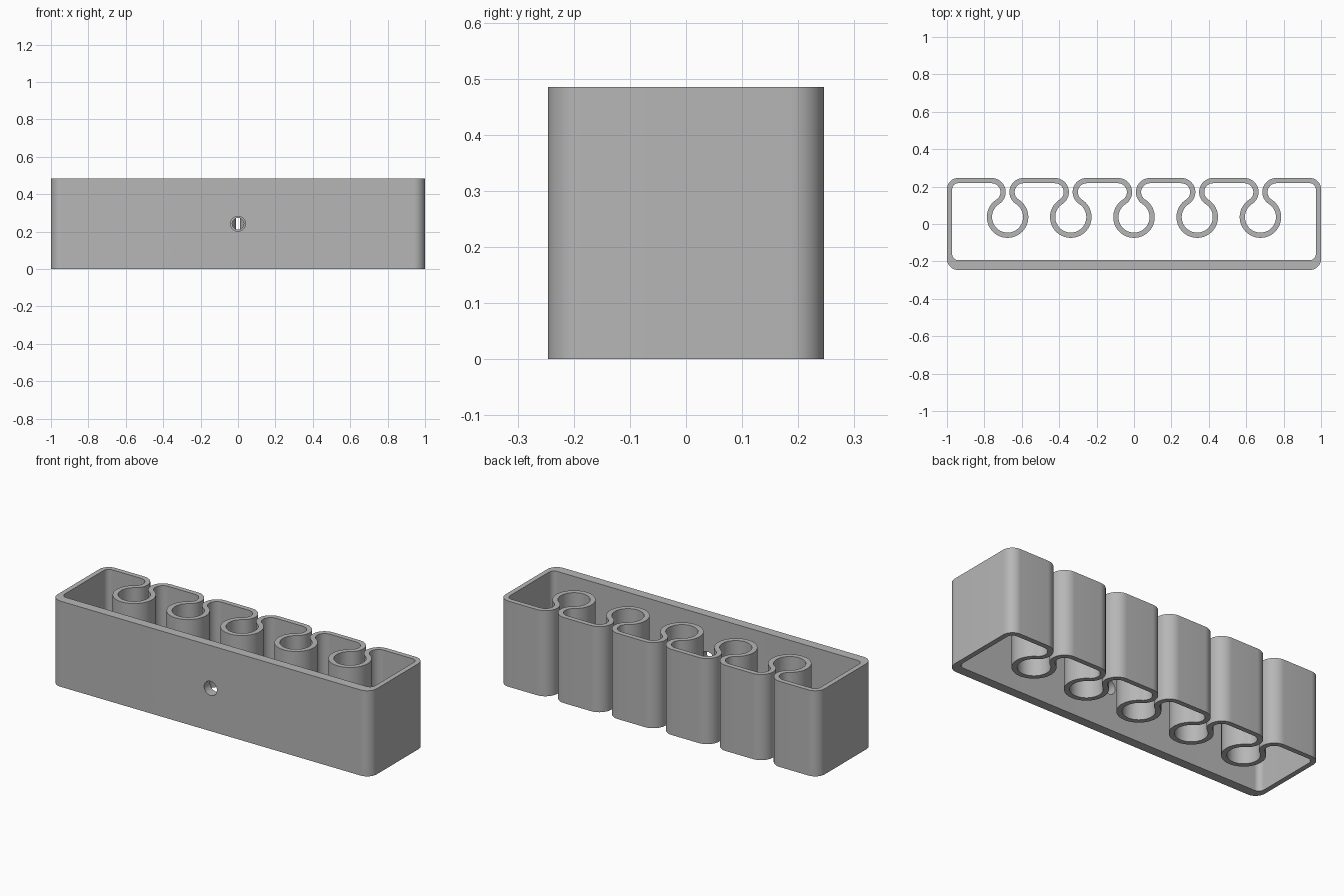
import bpy, bmesh, math

cube = bpy.data.objects.get("Cube")
if cube:
    bpy.data.objects.remove(cube)

HEIGHT = 0.485
HALF_X, HALF_Y = 1.0, 0.246
WALL, FRONT_WALL = 0.028, 0.053
CORNER = 0.06
CLIP_COUNT, CLIP_PITCH = 5, 0.338
CLIP_Y, CLIP_R = 0.037, 0.083
LOBE_R, HALF_GAP = 0.0755, 0.01

grey = bpy.data.materials.new("plain grey")
grey.use_nodes = True
grey.diffuse_color = (0.47, 0.47, 0.47, 1)
grey.node_tree.nodes["Principled BSDF"].inputs["Base Color"].default_value = (0.47, 0.47, 0.47, 1)


def arc(cx, cy, r, start, end):
    steps = max(6, int(abs(end - start) / 6))
    angles = [math.radians(start + (end - start) * i / steps) for i in range(steps + 1)]
    return [(cx + r * math.cos(a), cy + r * math.sin(a)) for a in angles]


def outline(inset):
    """Closed wall outline, moved into the tray by the inset."""
    ex, ey = HALF_X - CORNER, HALF_Y - CORNER
    r, lobe = CORNER - inset, LOBE_R - inset
    lift = (FRONT_WALL - WALL) if inset else 0
    pts = arc(-ex, -ey + lift, r, 180, 270)
    pts += arc(ex, -ey + lift, r, 270, 360)
    pts += arc(ex, ey, r, 0, 90)
    # Each clip: rounded lip, round socket, rounded lip
    lx, ly = HALF_GAP + LOBE_R, HALF_Y - LOBE_R
    turn = math.degrees(math.atan2(ly - CLIP_Y, lx))
    for i in range(CLIP_COUNT):
        x = ((CLIP_COUNT - 1) / 2 - i) * CLIP_PITCH
        pts += arc(x + lx, ly, lobe, 90, 180 + turn)
        pts += arc(x, CLIP_Y, CLIP_R + inset, turn, -180 - turn)[1:-1]
        pts += arc(x - lx, ly, lobe, -turn, 90)
    pts += arc(-ex, ey, r, 90, 180)
    return pts


# Wall: the outer and inner outlines joined as an open tube
bm = bmesh.new()
loops = [[bm.verts.new((x, y, z)) for x, y in outline(inset)]
         for inset, z in ((0, 0), (0, HEIGHT), (WALL, HEIGHT), (WALL, 0))]
count = len(loops[0])
for k in range(4):
    a, b = loops[k], loops[(k + 1) % 4]
    for i in range(count):
        j = (i + 1) % count
        bm.faces.new((a[i], a[j], b[j], b[i]))
bmesh.ops.recalc_face_normals(bm, faces=bm.faces)
mesh = bpy.data.meshes.new("clip_holder")
bm.to_mesh(mesh)
bm.free()
mesh.materials.append(grey)
holder = bpy.data.objects.new("clip_holder", mesh)
bpy.context.collection.objects.link(holder)

# Screw hole through the front wall, and a narrower one into the middle clip
for radius, y in ((0.04, -0.22), (0.031, -0.06)):
    bpy.ops.mesh.primitive_cylinder_add(vertices=32, radius=radius, depth=0.12,
                                        location=(0, y, HEIGHT / 2),
                                        rotation=(math.pi / 2, 0, 0))
    cutter = bpy.context.object
    cutter.name = "hole_cutter"
    cutter.hide_render = True
    cutter.data.materials.append(grey)
    cut = holder.modifiers.new("hole", 'BOOLEAN')
    cut.operation = 'DIFFERENCE'
    cut.solver = 'EXACT'
    cut.object = cutter
    bpy.ops.object.select_all(action='DESELECT')
    bpy.context.view_layer.objects.active = holder
    holder.select_set(True)
    bpy.ops.object.modifier_apply(modifier=cut.name)
    bpy.data.objects.remove(cutter)

bpy.ops.object.shade_smooth_by_angle(angle=math.radians(30))
